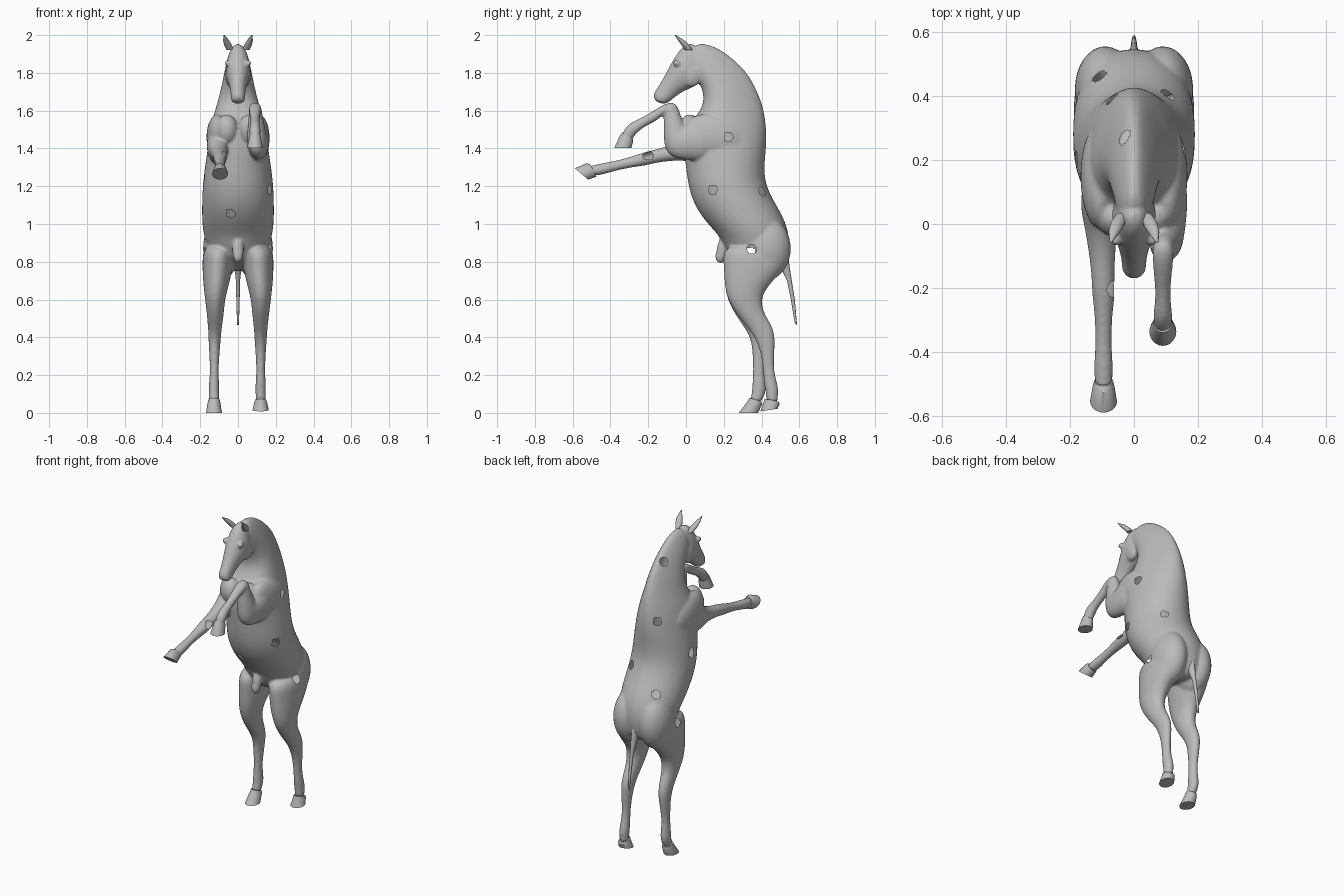
import bpy, bmesh, math
from mathutils import Vector

grey = bpy.data.materials.new("plain_grey")
grey.diffuse_color = (0.5, 0.5, 0.5, 1)


def loft(name, sections, sides=16, taper=0.0, subsurf=True):
    """Skin elliptical rings; section = (y, z of one edge, y, z of other edge, x centre, half width[, taper])."""
    bm = bmesh.new()
    rings = []
    for s in sections:
        a, b = Vector((s[4], s[0], s[1])), Vector((s[4], s[2], s[3]))
        t = s[6] if len(s) > 6 else taper
        mid, half = (a + b) / 2, (b - a) / 2
        ring = []
        for i in range(sides):
            ang = 2 * math.pi * i / sides
            c = math.cos(ang)
            ring.append(bm.verts.new(mid + half * c + Vector((s[5] * math.sin(ang) * (1 - t * c), 0, 0))))
        rings.append(ring)
    for r0, r1 in zip(rings, rings[1:]):
        for i in range(sides):
            j = (i + 1) % sides
            bm.faces.new((r0[i], r0[j], r1[j], r1[i]))
    bm.faces.new(rings[0])
    bm.faces.new(rings[-1][::-1])
    bmesh.ops.recalc_face_normals(bm, faces=bm.faces)
    me = bpy.data.meshes.new(name)
    bm.to_mesh(me)
    bm.free()
    ob = bpy.data.objects.new(name, me)
    bpy.context.collection.objects.link(ob)
    me.materials.append(grey)
    if subsurf:
        ob.modifiers.new("round", 'SUBSURF').levels = 2
    return ob


def blob(name, loc, size, tilt=0.0):
    bpy.ops.mesh.primitive_uv_sphere_add(segments=24, ring_count=16, location=loc, rotation=(tilt, 0, 0))
    ob = bpy.context.object
    ob.name, ob.scale = name, size
    ob.data.materials.append(grey)
    return ob


def select(objs):
    bpy.ops.object.select_all(action='DESELECT')
    for o in objs:
        o.select_set(True)
    bpy.context.view_layer.objects.active = objs[0]


# trunk and neck, rump to poll
flesh = [loft("body", [
    (.29, .78, .50, .73, 0, .08), (.21, .85, .545, .81, 0, .15), (.18, .93, .555, .93, 0, .185),
    (.11, 1.0, .525, 1.03, 0, .195), (.05, 1.08, .47, 1.12, 0, .195), (.01, 1.18, .42, 1.22, 0, .192),
    (-.005, 1.30, .42, 1.33, 0, .178), (-.02, 1.42, .435, 1.45, 0, .158, .1), (-.01, 1.51, .425, 1.56, 0, .145, .25),
    (.045, 1.56, .405, 1.65, 0, .118, .4), (.09, 1.63, .355, 1.76, 0, .095, .45), (.09, 1.69, .30, 1.835, 0, .08, .45),
    (.07, 1.75, .205, 1.915, 0, .068, .4), (.03, 1.79, .115, 1.96, 0, .058, .3), (-.01, 1.82, .03, 1.955, 0, .045)])]

# head, poll to lips
flesh.append(loft("head", [
    (.05, 1.965, .08, 1.86, 0, .035), (-.015, 1.95, .09, 1.80, 0, .055), (-.055, 1.895, .08, 1.75, 0, .07),
    (-.092, 1.83, .035, 1.72, 0, .062), (-.122, 1.77, -.02, 1.70, 0, .047), (-.158, 1.715, -.065, 1.665, 0, .038),
    (-.175, 1.685, -.095, 1.64, 0, .041), (-.168, 1.65, -.12, 1.633, 0, .028)]))
for s in (-1, 1):
    flesh.append(blob("eye", (s * .056, -.05, 1.852), (.015, .02, .016)))
    flesh.append(blob("cheek", (s * .04, .03, 1.79), (.028, .055, .065)))
    flesh.append(blob("shoulder", (s * .105, .15, 1.46), (.062, .17, .115), -.35))
    flesh.append(blob("breast", (s * .06, .02, 1.50), (.06, .06, .08)))
    flesh.append(blob("haunch", (s * .09, .42, .87), (.095, .135, .17)))
flesh.append(blob("sheath", (0, .19, .86), (.03, .028, .07), -.1))
flesh.append(blob("sheath_tip", (0, .175, .83), (.024, .02, .035)))

# hind legs: shared thigh, separate lower legs
thigh = [(.19, .90, .52, .90, .10, .085), (.195, .79, .54, .80, .108, .083),
         (.20, .69, .475, .71, .113, .074), (.215, .60, .40, .63, .122, .055)]
lower = {
    1: [(.275, .51, .405, .54, .12, .046), (.335, .44, .45, .475, .12, .037), (.372, .38, .475, .41, .12, .033),
        (.398, .31, .467, .30, .12, .027), (.408, .22, .466, .21, .12, .022), (.412, .15, .495, .125, .12, .03),
        (.425, .10, .485, .08, .12, .026), (.42, .06, .49, .05, .12, .03)],
    -1: [(.265, .51, .39, .54, .12, .046), (.318, .44, .43, .465, .122, .037), (.345, .38, .445, .40, .124, .033),
         (.352, .31, .425, .30, .125, .027), (.355, .22, .412, .21, .126, .022), (.35, .145, .43, .12, .127, .03),
         (.348, .10, .41, .08, .127, .026), (.335, .065, .395, .05, .127, .03)]}
for s in (-1, 1):
    flesh.append(loft("hind_leg", [p[:4] + (s * p[4], p[5]) for p in thigh + lower[s]]))

# stretched foreleg
flesh.append(loft("foreleg_stretched", [
    (.15, 1.55, .17, 1.32, -.10, .06), (.05, 1.51, .06, 1.31, -.11, .06), (0, 1.46, 0, 1.335, -.105, .052),
    (-.07, 1.42, -.065, 1.335, -.10, .045), (-.16, 1.395, -.155, 1.325, -.097, .036),
    (-.22, 1.382, -.215, 1.308, -.095, .037), (-.28, 1.36, -.27, 1.302, -.095, .029),
    (-.38, 1.333, -.37, 1.283, -.095, .024), (-.45, 1.322, -.435, 1.262, -.095, .032),
    (-.49, 1.31, -.47, 1.258, -.095, .028), (-.52, 1.312, -.485, 1.25, -.095, .03)]))

# folded foreleg
flesh.append(loft("foreleg_folded", [
    (.13, 1.56, .15, 1.33, .11, .06), (.06, 1.55, .04, 1.335, .11, .058), (0, 1.52, -.05, 1.34, .105, .055),
    (-.005, 1.52, -.115, 1.38, .10, .053), (-.01, 1.535, -.12, 1.48, .097, .048),
    (-.03, 1.58, -.12, 1.55, .094, .038), (-.04, 1.62, -.118, 1.59, .092, .034),
    (-.065, 1.65, -.12, 1.58, .09, .034), (-.12, 1.635, -.135, 1.565, .09, .033),
    (-.19, 1.588, -.168, 1.538, .09, .026), (-.25, 1.556, -.23, 1.51, .09, .024),
    (-.305, 1.532, -.272, 1.468, .09, .032), (-.33, 1.495, -.28, 1.455, .09, .028),
    (-.345, 1.47, -.285, 1.44, .09, .03)]))

# blend the flesh into one skin
select(flesh)
bpy.ops.object.convert(target='MESH')
bpy.ops.object.join()
skin = bpy.context.object
skin.name = "horse_skin"
bpy.ops.object.transform_apply(location=True, rotation=True, scale=True)
rm = skin.modifiers.new("fuse", 'REMESH')
rm.mode, rm.voxel_size = 'VOXEL', .008
sm = skin.modifiers.new("soften", 'SMOOTH')
sm.factor, sm.iterations = .5, 5
bpy.ops.object.convert(target='MESH')
skin = bpy.context.object

# small round openings in the skin
spots = [(.18, .23, 1.465), (.2, .13, 1.18), (.12, .42, 1.18), (.2, .34, .88), (-.2, .34, .86), (-.045, .06, 1.04),
         (-.14, .50, 1.08), (-.05, .28, 1.83), (-.07, -.2, 1.36), (-.2, .2, 1.25), (-.1, .42, 1.5)]
centres = [skin.closest_point_on_mesh(Vector(p))[1] for p in spots]
bm = bmesh.new()
bm.from_mesh(skin.data)
bmesh.ops.delete(bm, geom=[v for v in bm.verts if any((v.co - c).length < .021 for c in centres)], context='VERTS')
for f in bm.faces:
    f.smooth = True
    f.material_index = 0
bm.to_mesh(skin.data)
bm.free()
skin.data.materials.clear()
skin.data.materials.append(grey)

# hooves, ears and tail
trim = [
    loft("hind_hoof_left", [(.415, .075, .49, .06, .12, .03), (.412, .06, .497, .05, .12, .034),
                            (.393, .008, .485, .022, .12, .043)], 24, subsurf=False),
    loft("hind_hoof_right", [(.335, .08, .40, .06, -.127, .03), (.325, .06, .402, .045, -.127, .034),
                             (.28, 0, .382, 0, -.127, .042)], 24, subsurf=False),
    loft("fore_hoof_stretched", [(-.505, 1.315, -.475, 1.25, -.095, .03), (-.525, 1.322, -.488, 1.245, -.095, .034),
                                 (-.588, 1.295, -.518, 1.235, -.095, .042)], 24, subsurf=False),
    loft("fore_hoof_folded", [(-.338, 1.485, -.28, 1.452, .09, .029), (-.352, 1.465, -.28, 1.435, .09, .033),
                              (-.38, 1.402, -.29, 1.402, .09, .042)], 24, subsurf=False),
    loft("tail", [(.47, .82, .54, .84, 0, .022), (.505, .76, .55, .765, 0, .018), (.535, .70, .56, .70, 0, .011),
                  (.555, .60, .576, .60, 0, .009), (.577, .47, .588, .465, 0, .005)], subsurf=False)]
for s in (-1, 1):
    trim.append(loft("ear", [(-.005, 1.92, .035, 1.92, s * .042, .018), (-.022, 1.945, .02, 1.945, s * .052, .021),
                             (-.042, 1.972, -.008, 1.972, s * .063, .016), (-.06, 2.0, -.054, 2.0, s * .073, .003)],
                     subsurf=False))
select(trim)
bpy.ops.object.shade_smooth_by_angle(angle=math.radians(40))
